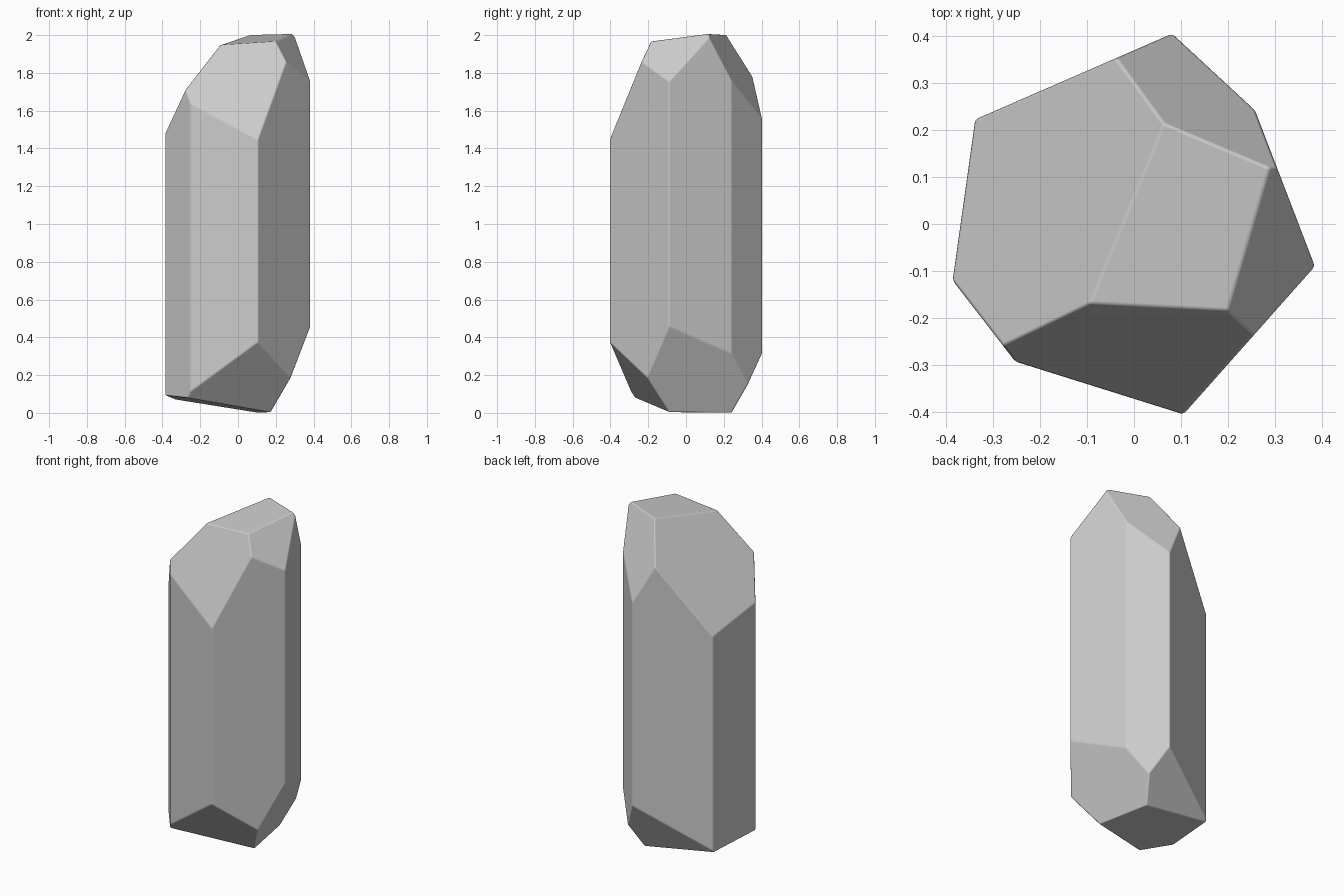
import bpy, bmesh
from mathutils import Vector

if "Cube" in bpy.data.objects:
    bpy.data.objects.remove(bpy.data.objects["Cube"])

# Seven-sided cross-section of the crystal
outline = [(-0.337, 0.222), (0.081, 0.404), (0.257, 0.241), (0.384, -0.09),
           (0.105, -0.404), (-0.252, -0.292), (-0.385, -0.12)]

# Facets as slopes z = a*x + b*y + c
top_facets = [(1.52, -0.484, 2.005), (0.072, 0.111, 1.968), (-0.93, -2.267, 2.541),
              (0.181, 2.292, 2.348), (-1.431, 0.553, 2.349)]
bottom_facets = [(0.34, -1.25, -0.171), (2.165, 0.396, -0.342),
                 (-0.27, 1.9, -0.433), (-0.158, -0.038, 0.022)]


def cut(bm, facet, sign):
    """Slice off everything beyond one facet and cap the hole."""
    a, b, c = facet
    normal = Vector((-a, -b, 1)).normalized() * sign
    res = bmesh.ops.bisect_plane(bm, geom=bm.verts[:] + bm.edges[:] + bm.faces[:],
                                 dist=1e-5, plane_co=(0, 0, c), plane_no=normal,
                                 clear_outer=True)
    edges = [e for e in res["geom_cut"] if isinstance(e, bmesh.types.BMEdge)]
    bmesh.ops.holes_fill(bm, edges=edges, sides=0)


# Prism body
bm = bmesh.new()
base = bm.faces.new([bm.verts.new((x, y, -1)) for x, y in outline])
ext = bmesh.ops.extrude_face_region(bm, geom=[base])
bmesh.ops.translate(bm, vec=(0, 0, 4),
                    verts=[v for v in ext["geom"] if isinstance(v, bmesh.types.BMVert)])
bmesh.ops.recalc_face_normals(bm, faces=bm.faces[:])

# Faceted tip and foot
for f in top_facets:
    cut(bm, f, 1)
for f in bottom_facets:
    cut(bm, f, -1)
bmesh.ops.remove_doubles(bm, verts=bm.verts[:], dist=0.003)
bmesh.ops.recalc_face_normals(bm, faces=bm.faces[:])
low = min(v.co.z for v in bm.verts)
bmesh.ops.translate(bm, vec=(0, 0, -low), verts=bm.verts[:])

mesh = bpy.data.meshes.new("crystal")
bm.to_mesh(mesh)
bm.free()
crystal = bpy.data.objects.new("crystal", mesh)
bpy.context.collection.objects.link(crystal)
for p in mesh.polygons:
    p.use_smooth = True

# Slightly worn edges, flat facets
bevel = crystal.modifiers.new("edge_wear", "BEVEL")
bevel.width = 0.007
bevel.segments = 2
bevel.limit_method = "NONE"
bevel.harden_normals = True
